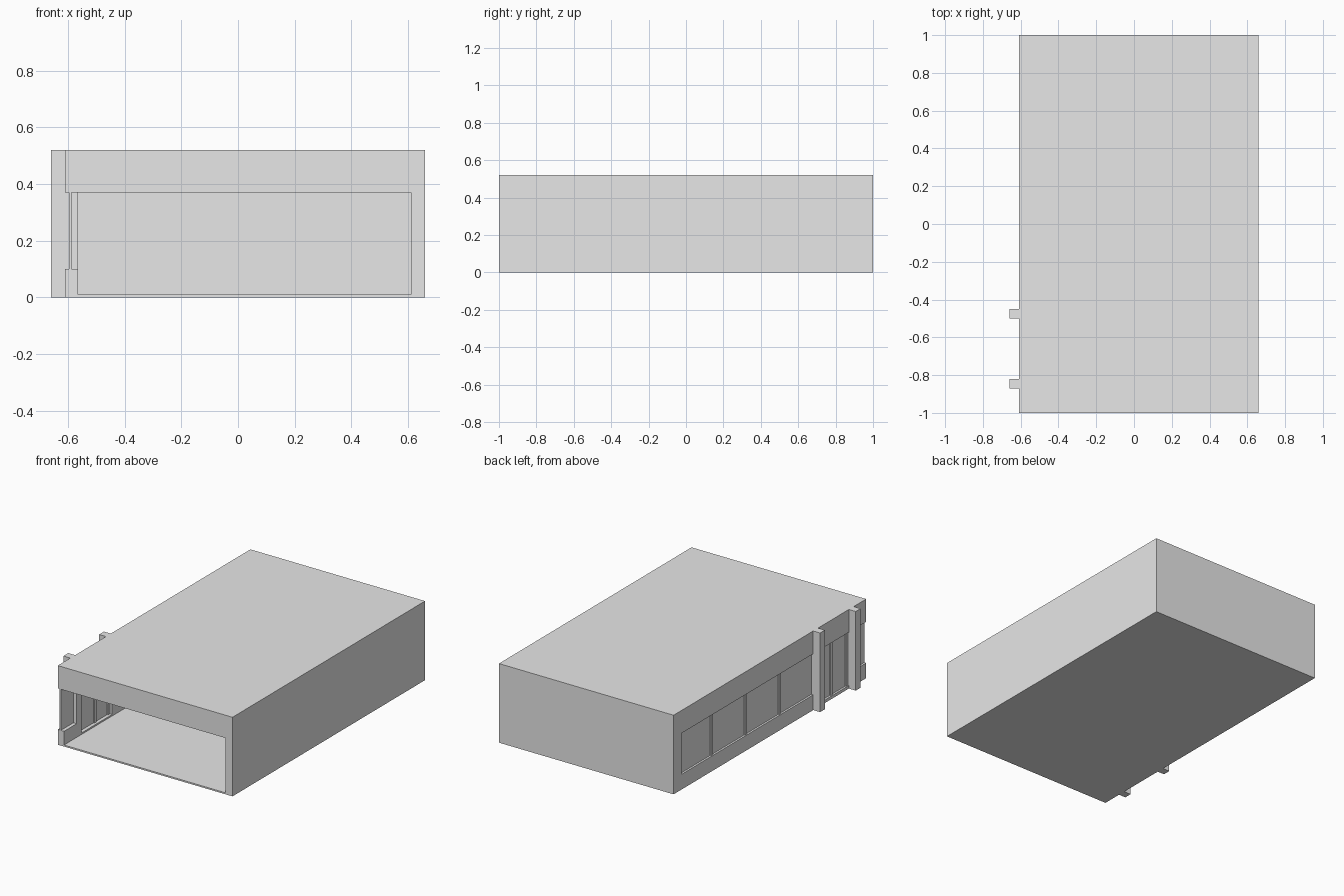
import bpy
import bmesh

old = bpy.data.objects.get("Cube")
if old:
    bpy.data.objects.remove(old, do_unlink=True)

grey = bpy.data.materials.new("light_grey")
grey.use_nodes = True
GREY = (0.8, 0.8, 0.8, 1)
grey.diffuse_color = GREY
grey.node_tree.nodes["Principled BSDF"].inputs["Base Color"].default_value = GREY


def box(name, x, y, z):
    """Axis-aligned box from (min, max) pairs."""
    bm = bmesh.new()
    bmesh.ops.create_cube(bm, size=1)
    for v in bm.verts:
        v.co = [r[0] if c < 0 else r[1] for c, r in zip(v.co, (x, y, z))]
    mesh = bpy.data.meshes.new(name)
    bm.to_mesh(mesh)
    bm.free()
    mesh.materials.append(grey)
    obj = bpy.data.objects.new(name, mesh)
    bpy.context.collection.objects.link(obj)
    return obj


OUT, IN = -0.61, -0.565        # faces of the glazed wall
LEFT, LEFT_IN = 0.66, 0.61     # faces of the solid wall
TOP, HEAD, SILL, FLOOR = 0.52, 0.37, 0.1, 0.01
WALL = (OUT, IN)
GLASS = (-0.597, -0.588)
FRAME = (-0.604, -0.581)
REAR = 0.917                   # end of the window band
PILLARS = [(-0.87, -0.82), (-0.5, -0.45)]

# Shell
box("roof_slab", (OUT, LEFT), (-1, 1), (HEAD, TOP))
box("floor_slab", (IN, LEFT_IN), (-1, 0.95), (0, FLOOR))
box("left_wall", (LEFT_IN, LEFT), (-1, 1), (0, HEAD))
box("back_wall", (IN, LEFT_IN), (0.95, 1), (0, HEAD))
box("rear_pier", WALL, (REAR, 1), (0, HEAD))

# Pillars standing proud of the glazed wall
for i, y in enumerate(PILLARS):
    box(f"pillar_{i + 1}", (-0.66, IN), y, (0, TOP))

# Low walls and panes in front of and behind the entrance
for name, y in (("front", (-1, PILLARS[0][0])), ("side", (PILLARS[1][1], REAR))):
    box(f"{name}_low_wall", WALL, y, (0, SILL))
    box(f"{name}_window_pane", GLASS, y, (SILL, HEAD))

# Window mullions
for i in range(3):
    y = 0.592 - 0.353 * i
    box(f"mullion_{i + 1}", FRAME, (y - 0.01, y + 0.01), (SILL, HEAD))

# Entrance between the pillars
d0, d1 = PILLARS[0][1], PILLARS[1][0]
box("door_threshold", WALL, (d0, d1), (0, 0.02))
box("door_pane", GLASS, (d0, d1), (0.02, HEAD))
for name, y in (("front_jamb", d0 + 0.01), ("centre_post", -0.65), ("rear_jamb", d1 - 0.01)):
    box(f"door_{name}", FRAME, (y - 0.01, y + 0.01), (0.02, HEAD))
